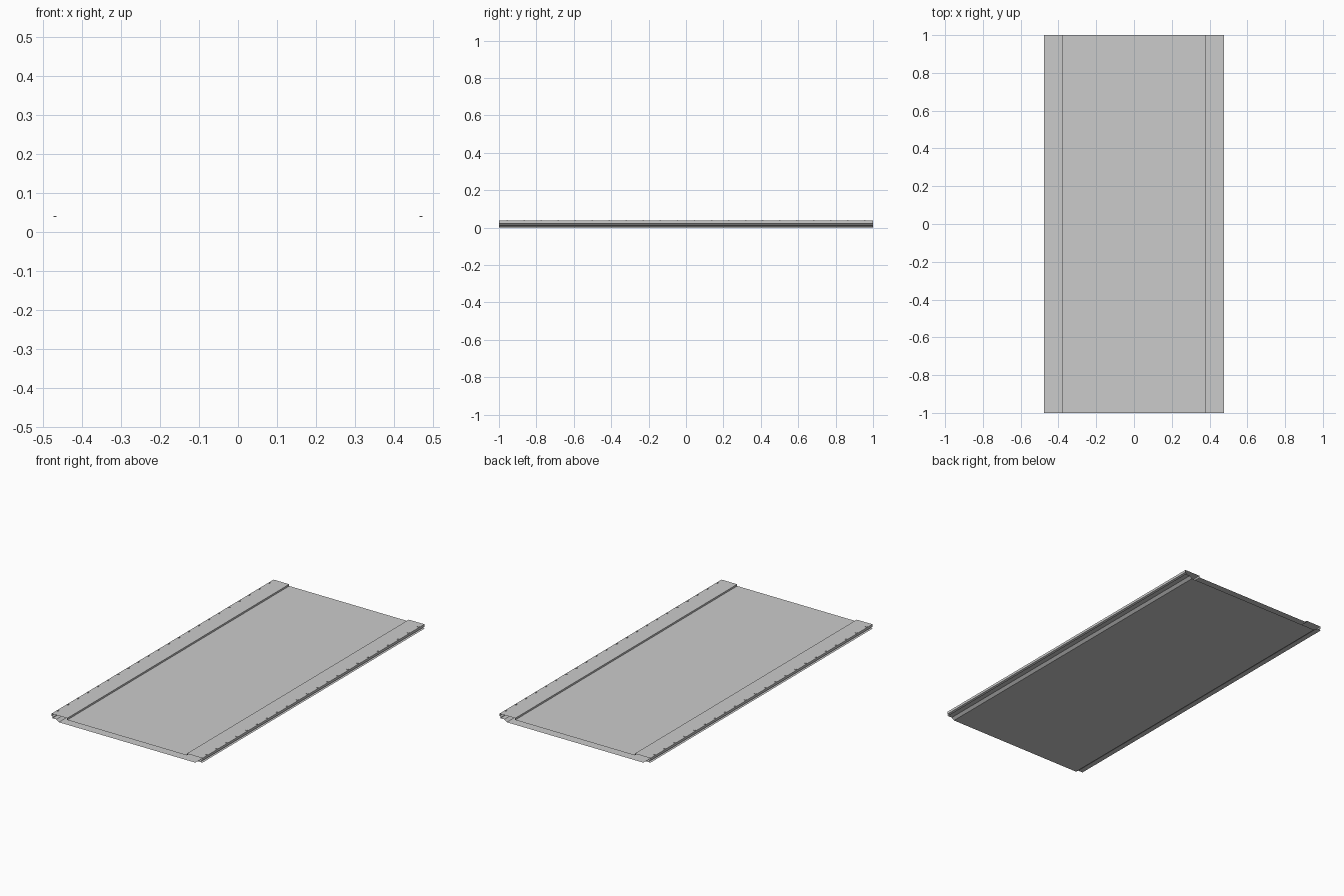
import bpy, bmesh

if "Cube" in bpy.data.objects:
    bpy.data.objects.remove(bpy.data.objects["Cube"])

# half cross-section (x, z), from deck centre out to the lip and back under
half = [(0.377, 0.027), (0.377, 0.037), (0.476, 0.037), (0.476, 0.023),
        (0.466, 0.020), (0.466, 0.016), (0.476, 0.012), (0.446, 0.012), (0.43, 0.0)]
profile = half + [(-x, z) for x, z in reversed(half)]


def finish(bm, name):
    bmesh.ops.recalc_face_normals(bm, faces=bm.faces)
    me = bpy.data.meshes.new(name)
    bm.to_mesh(me)
    bm.free()
    ob = bpy.data.objects.new(name, me)
    bpy.context.collection.objects.link(ob)
    return ob


# hollow panel shell with open ends
bm = bmesh.new()
front = [bm.verts.new((x, -1, z)) for x, z in profile]
back = [bm.verts.new((x, 1, z)) for x, z in profile]
n = len(profile)
for i in range(n):
    j = (i + 1) % n
    bm.faces.new((front[i], front[j], back[j], back[i]))
finish(bm, "panel_shell")

# row of tiny raised studs along each outer lip
bm = bmesh.new()
count = 22
for side in (-1, 1):
    for k in range(count):
        y = -1 + 2 * (k + 0.5) / count
        made = bmesh.ops.create_cube(bm, size=1)["verts"]
        bmesh.ops.scale(bm, vec=(0.008, 0.008, 0.003), verts=made)
        bmesh.ops.translate(bm, vec=(side * 0.469, y, 0.0385), verts=made)
finish(bm, "lip_studs")
